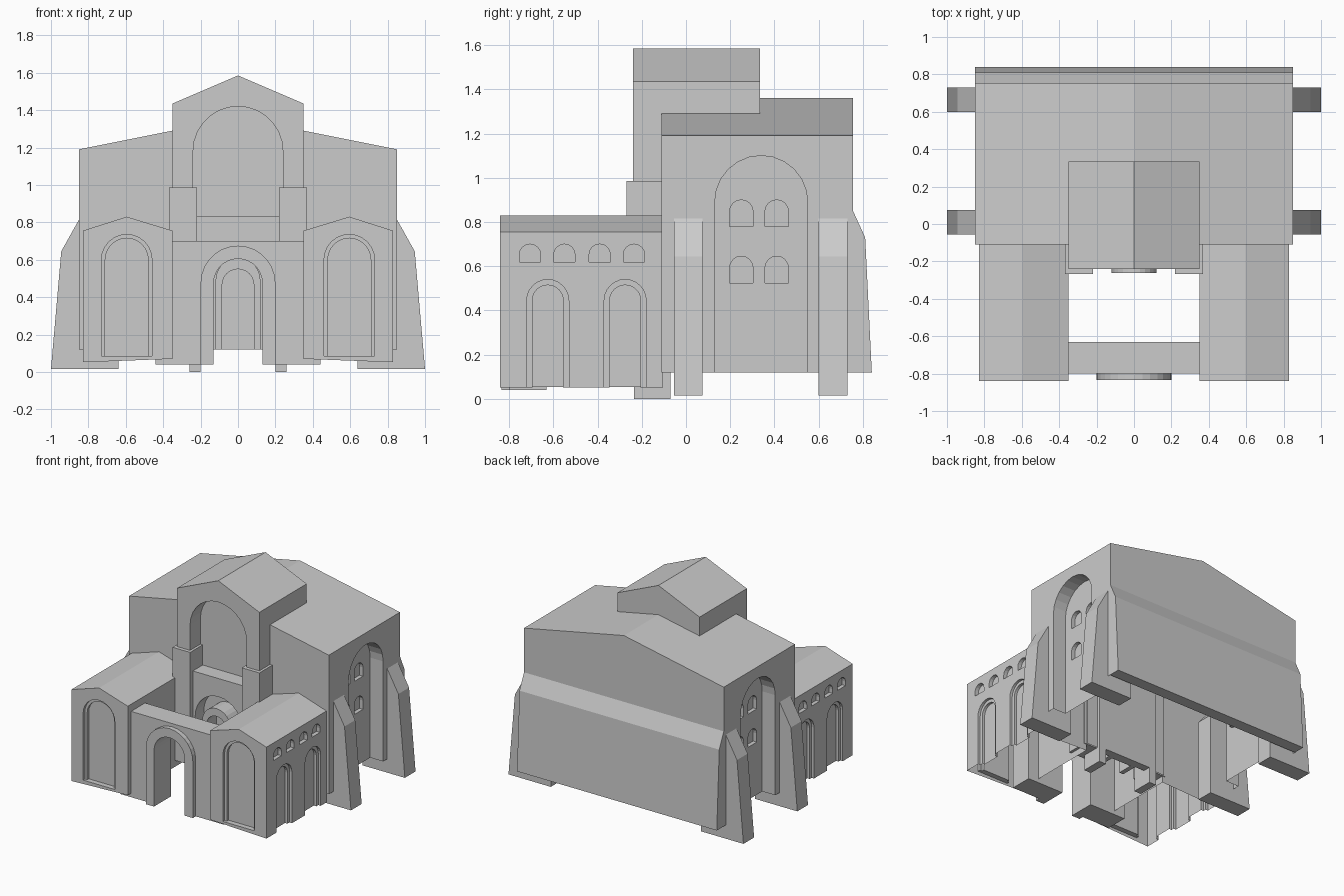
import bpy, bmesh, math

if "Cube" in bpy.data.objects:
    bpy.data.objects.remove(bpy.data.objects["Cube"])


def prism(name, pts, axis, a, b):
    """Extrude a 2D outline along x (outline is y,z) or along y (outline is x,z)."""
    bm = bmesh.new()
    place = (lambda p, t: (t, p[0], p[1])) if axis == 'x' else (lambda p, t: (p[0], t, p[1]))
    lo = [bm.verts.new(place(p, a)) for p in pts]
    hi = [bm.verts.new(place(p, b)) for p in pts]
    bm.faces.new(lo)
    bm.faces.new(hi)
    n = len(pts)
    for i in range(n):
        j = (i + 1) % n
        bm.faces.new((lo[i], lo[j], hi[j], hi[i]))
    bmesh.ops.recalc_face_normals(bm, faces=bm.faces)
    me = bpy.data.meshes.new(name)
    bm.to_mesh(me)
    bm.free()
    ob = bpy.data.objects.new(name, me)
    bpy.context.collection.objects.link(ob)
    return ob


def box(name, x0, x1, y0, y1, z0, z1):
    return prism(name, [(x0, z0), (x1, z0), (x1, z1), (x0, z1)], 'y', y0, y1)


def arch(c, hw, z0, top, n=12):
    """Outline of a round-headed opening."""
    r = min(hw, top - z0 - 0.005)
    pts = [(c - hw, z0), (c + hw, z0)]
    for i in range(n + 1):
        t = math.pi * i / n
        pts.append((c + hw * math.cos(t), top - r + r * math.sin(t)))
    return pts


def cut(ob, *cutters):
    for c in cutters:
        c.hide_render = True
        m = ob.modifiers.new("cut", 'BOOLEAN')
        m.operation = 'DIFFERENCE'
        m.solver = 'EXACT'
        m.object = c
        bpy.context.view_layer.update()
        ev = ob.evaluated_get(bpy.context.evaluated_depsgraph_get())
        me = bpy.data.meshes.new_from_object(ev)
        ob.modifiers.clear()
        ob.data = me
        bpy.data.objects.remove(c)


def open_bottom(ob, limit):
    """The shells are hollow underneath: remove the low downward faces."""
    bm = bmesh.new()
    bm.from_mesh(ob.data)
    bm.normal_update()
    low = [f for f in bm.faces if f.normal.z < -0.95 and f.calc_center_median().z < limit]
    bmesh.ops.delete(bm, geom=low, context='FACES')
    bm.to_mesh(ob.data)
    bm.free()


# main hall with low gable roof
hall = prism("main_hall", [(-.85, .12), (.85, .12), (.85, 1.19), (0, 1.36), (-.85, 1.19)],
             'y', -.11, .755)
for s in (-1, 1):
    cut(hall, prism("c", arch(.34, .21, 0, 1.10), 'x', s * .74, s * 1.1))
    for y in (.25, .41):
        for z in (.525, .78):
            cut(hall, prism("c", arch(y, .053, z, z + .12, 8), 'x', s * .71, s * .8))
open_bottom(hall, .13)

# thickened lower back wall
prism("back_wall_batter", [(.75, .12), (.84, .12), (.81, .73), (.755, .85), (.75, .85)],
      'x', -.85, .85)

# side buttresses
for s in (-1, 1):
    for y0, y1 in ((-.055, .075), (.60, .73)):
        prism("buttress", [(s * x, z) for x, z in
              ((.64, .015), (1, .015), (.945, .645), (.85, .815), (.78, .815), (.64, .645))],
              'y', y0, y1)

# central gabled tower with deep arched recess
tower = prism("tower", [(-.35, .12), (.35, .12), (.35, 1.435), (0, 1.585), (-.35, 1.435)],
              'y', -.24, .335)
cut(tower, box("c", -1, 1, -.09, 1, 0, 1.15),
    prism("c", arch(0, .24, 0, 1.42, 14), 'y', -.5, -.115))
open_bottom(tower, 1.16)

# piers beside the recess
for s in (-1, 1):
    box("tower_pier", s * .22, s * .37, -.268, -.10, .12, .985)

# entrance screen below the recess, with arched doorway and moulding
screen = box("entrance_screen", -.26, .26, -.235, -.07, 0, .83)
cut(screen, prism("c", arch(0, .20, -.1, .69, 14), 'y', -.5, -.13))
cut(screen, box("c", -.2, .2, -.5, .1, -.1, .12))
portal = prism("door_surround", arch(0, .12, .12, .61, 12), 'y', -.262, -.11)
cut(portal, prism("c", arch(0, .085, 0, .55, 12), 'y', -.5, -.14))

# courtyard gate wall with raised arch frame
wall = box("gate_wall", -.44, .44, -.80, -.63, .04, .70)
cut(wall, prism("c", arch(0, .13, -.1, .605, 14), 'y', -1, 0))
frame = prism("gate_arch_frame", arch(0, .20, .04, .675, 14), 'y', -.835, -.79)
cut(frame, prism("c", arch(0, .13, -.1, .605, 14), 'y', -1, 0))

# two front wings with stepped arch niches and small windows
for s in (-1, 1):
    wing = prism("wing", [(s * x, z) for x, z in
                 ((.35, .07), (.83, .052), (.83, .755), (.595, .83), (.35, .755))],
                 'y', -.84, -.105)
    for hw, top, d in ((.135, .735, .02), (.115, .715, .04)):
        cut(wing, prism("c", arch(s * .595, hw, .085, top), 'y', -1, -.84 + d))
    for y in (-.625, -.275):
        for hw, top, d in ((.095, .54, .02), (.07, .515, .04)):
            cut(wing, prism("c", arch(y, hw, 0, top), 'x', s * (.83 - d), s * 1))
    for y in (-.705, -.55, -.39, -.235):
        cut(wing, prism("c", arch(y, .048, .62, .70, 8), 'x', s * .80, s * 1))
    open_bottom(wing, .08)
